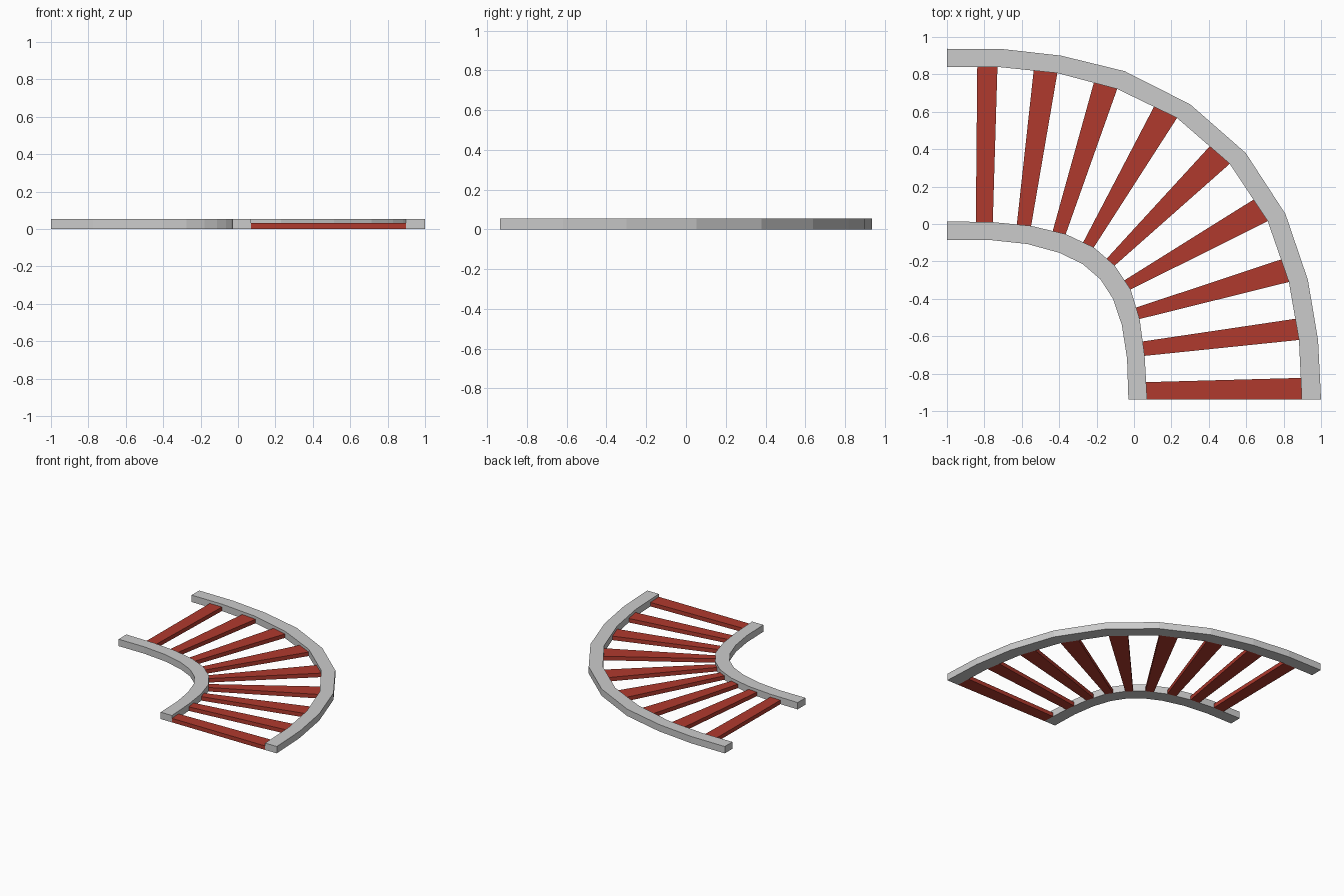
import bpy
from mathutils import Vector

if "Cube" in bpy.data.objects:
    bpy.data.objects.remove(bpy.data.objects["Cube"])

# Matching points along both edges of each curved rail (x, y)
OUTER_A = [(-1, .937), (-.70, .935), (-.39, .90), (-.05, .817), (.30, .64),
           (.597, .38), (.81, .053), (.93, -.30), (.984, -.62), (1, -.937)]
OUTER_B = [(-1, .84), (-.73, .84), (-.41, .807), (-.09, .722), (.23, .567),
           (.512, .322), (.715, .015), (.828, -.31), (.882, -.62), (.897, -.937)]
INNER_A = [(-1, .014), (-.755, .01), (-.55, -.01), (-.365, -.054), (-.215, -.125),
           (-.103, -.222), (-.018, -.35), (.03, -.508), (.057, -.705), (.07, -.937)]
INNER_B = [(-1, -.085), (-.775, -.085), (-.57, -.107), (-.398, -.154), (-.275, -.214),
           (-.18, -.295), (-.112, -.40), (-.065, -.54), (-.037, -.72), (-.03, -.937)]
RAIL_H, SLAT_H = .055, .032

red = bpy.data.materials.new("red_slat")
red.diffuse_color = (.435, .042, .027, 1)
red.use_nodes = True
red.node_tree.nodes["Principled BSDF"].inputs["Base Color"].default_value = red.diffuse_color


def strip(name, left, right, height, mat=None):
    """Closed solid swept between two matching edge lines, standing on z = 0."""
    n = len(left)
    verts = []
    for a, b in zip(left, right):
        verts += [(a[0], a[1], 0), (b[0], b[1], 0),
                  (b[0], b[1], height), (a[0], a[1], height)]
    faces = [(0, 1, 2, 3), tuple(4 * (n - 1) + k for k in (3, 2, 1, 0))]
    for i in range(n - 1):
        for k in range(4):
            j = (k + 1) % 4
            faces.append((4 * i + k, 4 * i + 4 + k, 4 * i + 4 + j, 4 * i + j))
    mesh = bpy.data.meshes.new(name)
    # the left edge lies to the left of travel, so reverse for outward normals
    mesh.from_pydata(verts, [], [f[::-1] for f in faces])
    if mat:
        mesh.materials.append(mat)
    obj = bpy.data.objects.new(name, mesh)
    bpy.context.collection.objects.link(obj)
    return obj


# Curved rails
strip("outer_rail", OUTER_A, OUTER_B, RAIL_H)
strip("inner_rail", INNER_A, INNER_B, RAIL_H)

# Tapered slats, each filling the last part of one rail segment
for i in range(9):
    def ends(line, frac):
        p, q = Vector(line[i]), Vector(line[i + 1])
        return q.lerp(p, frac), q
    outer = ends(OUTER_B, .40 - .005 * i)
    inner = ends(INNER_A, .37 + .003 * i)
    strip(f"slat_{i + 1}", outer, inner, SLAT_H, red)

# Consistent outward normals
import bmesh
for obj in bpy.context.collection.objects:
    bm = bmesh.new()
    bm.from_mesh(obj.data)
    bmesh.ops.recalc_face_normals(bm, faces=bm.faces)
    bm.to_mesh(obj.data)
    bm.free()
